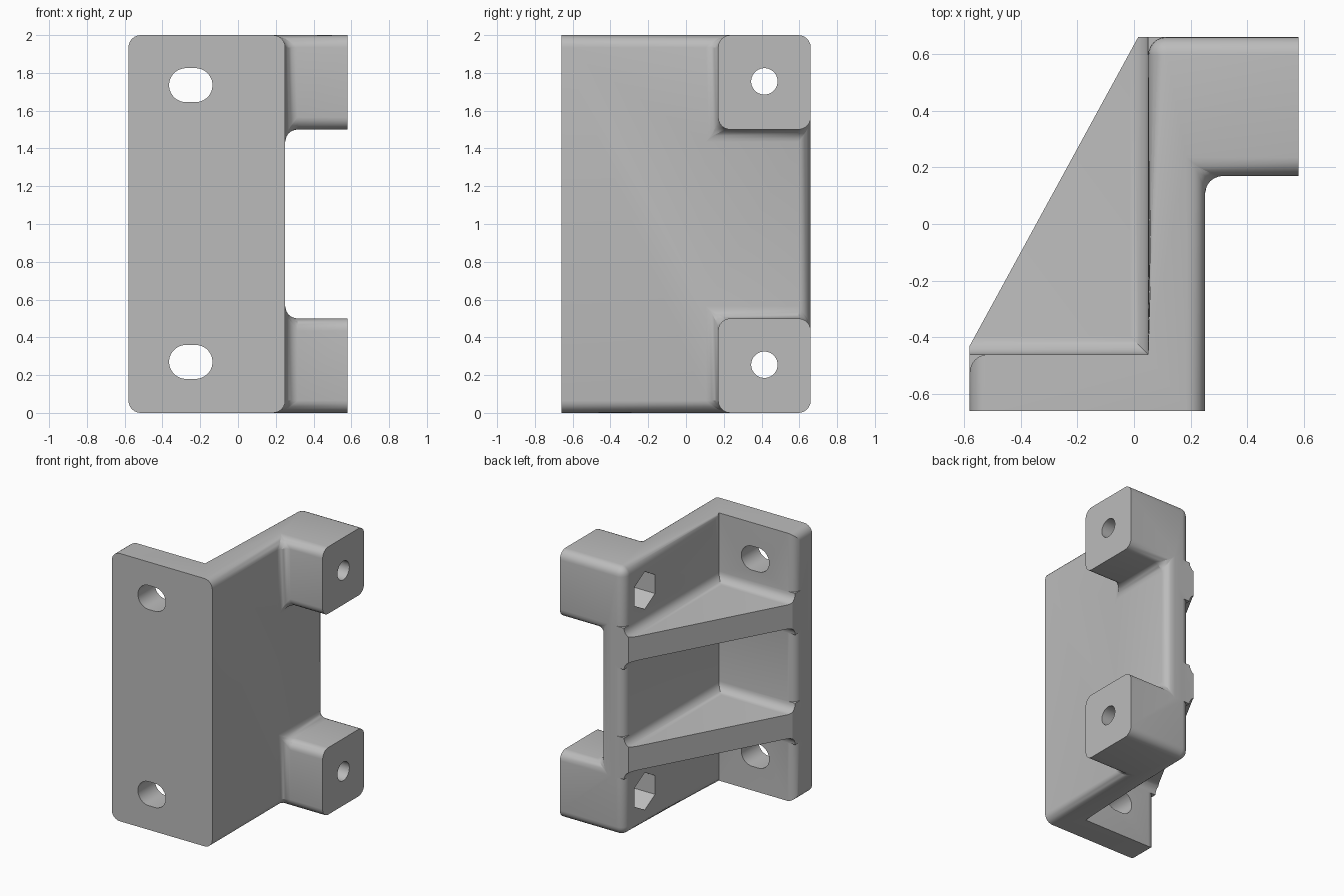
import bpy, bmesh, math
from mathutils import Vector

cube = bpy.data.objects.get("Cube")
if cube:
    bpy.data.objects.remove(cube, do_unlink=True)

grey = bpy.data.materials.new("Plain grey")
grey.use_nodes = True
colour = (0.5, 0.5, 0.5, 1)
grey.diffuse_color = colour
grey.node_tree.nodes["Principled BSDF"].inputs["Base Color"].default_value = colour

R = 0.065


def prism(name, points, axis, lo, hi):
    """Extrude a 2D outline along an axis; outline is in the other two axes."""
    def place(p, t):
        c = list(p)
        c.insert("xyz".index(axis), t)
        return Vector(c)
    bm = bmesh.new()
    face = bm.faces.new([bm.verts.new(place(p, lo)) for p in points])
    out = bmesh.ops.extrude_face_region(bm, geom=[face])["geom"]
    shift = place((0, 0), hi - lo)
    bmesh.ops.translate(bm, vec=shift, verts=[v for v in out if isinstance(v, bmesh.types.BMVert)])
    bmesh.ops.recalc_face_normals(bm, faces=bm.faces)
    mesh = bpy.data.meshes.new(name)
    bm.to_mesh(mesh)
    bm.free()
    mesh.materials.append(grey)
    ob = bpy.data.objects.new(name, mesh)
    bpy.context.collection.objects.link(ob)
    return ob


def apply(ob):
    """Bake the modifiers into the mesh."""
    dg = bpy.context.evaluated_depsgraph_get()
    mesh = bpy.data.meshes.new_from_object(ob.evaluated_get(dg))
    ob.modifiers.clear()
    ob.data = mesh


def combine(ob, other, operation):
    mod = ob.modifiers.new("Boolean", 'BOOLEAN')
    mod.operation, mod.object, mod.solver = operation, other, 'EXACT'
    apply(ob)
    bpy.data.objects.remove(other, do_unlink=True)


def rect(x0, x1, y0, y1):
    return [(x0, y0), (x1, y0), (x1, y1), (x0, y1)]


def circle(cx, cy, r, n, turn=0, stretch=0):
    pts = []
    for i in range(n):
        a = 2 * math.pi * (i + 0.5) / n + turn
        pts.append((cx + r * math.cos(a) + math.copysign(stretch, math.cos(a)), cy + r * math.sin(a)))
    return pts


# Angle body: front flange and side wall, with two mounting blocks
body = prism("bracket", [(-.58, -.66), (.25, -.66), (.25, .66), (.05, .66), (.05, -.46), (-.58, -.46)], 'z', 0, 2)
for z in (0, 1.5):
    combine(body, prism("block", rect(.17, .66, z, z + .5), 'x', .15, .58), 'UNION')

# Round every edge but those of the flat mating faces and the flange rim
bm = bmesh.new()
bm.from_mesh(body.data)
bmesh.ops.remove_doubles(bm, verts=bm.verts, dist=1e-4)
bmesh.ops.dissolve_limit(bm, angle_limit=0.01, verts=bm.verts, edges=bm.edges)


def on(edge, axis, value):
    return all(abs(v.co[axis] - value) < 1e-3 for v in edge.verts)


rounded = [e for e in bm.edges if e.calc_face_angle(0) > 0.5
           and not on(e, 1, -.66) and not on(e, 0, .58)
           and not (on(e, 1, -.46) and (on(e, 2, 0) or on(e, 2, 2)))]
bmesh.ops.bevel(bm, geom=rounded, offset=R, segments=6, profile=0.5,
                affect='EDGES', clamp_overlap=True)
bm.to_mesh(body.data)
bm.free()


# Gusset ribs, flared into the flange and wall, trimmed by a sloping plan
def flare(base, z0, z1):
    arc = [(R * (1 - math.cos(a)), R * (1 - math.sin(a)))
           for a in [math.pi / 2 * i / 6 for i in range(7)]]
    top = [(base + u, z1 + v) for u, v in arc]
    bottom = [(base + u, z0 - v) for u, v in reversed(arc)]
    return [(base - .1, z0 - R)] + [(base - .1, z1 + R)] + top + [(.9, z1), (.9, z0)] + bottom


for z0, z1 in ((.5, .68), (1.32, 1.5)):
    rib = prism("rib", flare(-.46, z0, z1), 'x', -.7, .15)
    wall = prism("rib_wall", [(.05 - (p + .46), z) for p, z in flare(-.46, z0, z1)], 'y', -.56, .7)
    combine(rib, wall, 'UNION')
    plan = [(-.58, -.56), (-.58, -.43), (.015, .66), (.15, .66), (.15, -.56)]
    combine(rib, prism("plan", plan, 'z', 0, 2), 'INTERSECT')
    combine(body, rib, 'UNION')

# Slots in the flange; bolt holes with hex nut pockets in the blocks
for z in (.27, 1.735):
    combine(body, prism("slot", circle(-.25, z, .09, 32, 0, .025), 'y', -.8, -.3), 'DIFFERENCE')
for z in (.255, 1.755):
    combine(body, prism("hole", circle(.415, z, .07, 32), 'x', -.1, .7), 'DIFFERENCE')
    combine(body, prism("pocket", circle(.415, z, .14, 6), 'x', -.1, .3), 'DIFFERENCE')

body.data.materials.clear()
body.data.materials.append(grey)
bpy.ops.object.select_all(action='DESELECT')
body.select_set(True)
bpy.context.view_layer.objects.active = body
bpy.ops.object.shade_smooth_by_angle(angle=math.radians(30))
